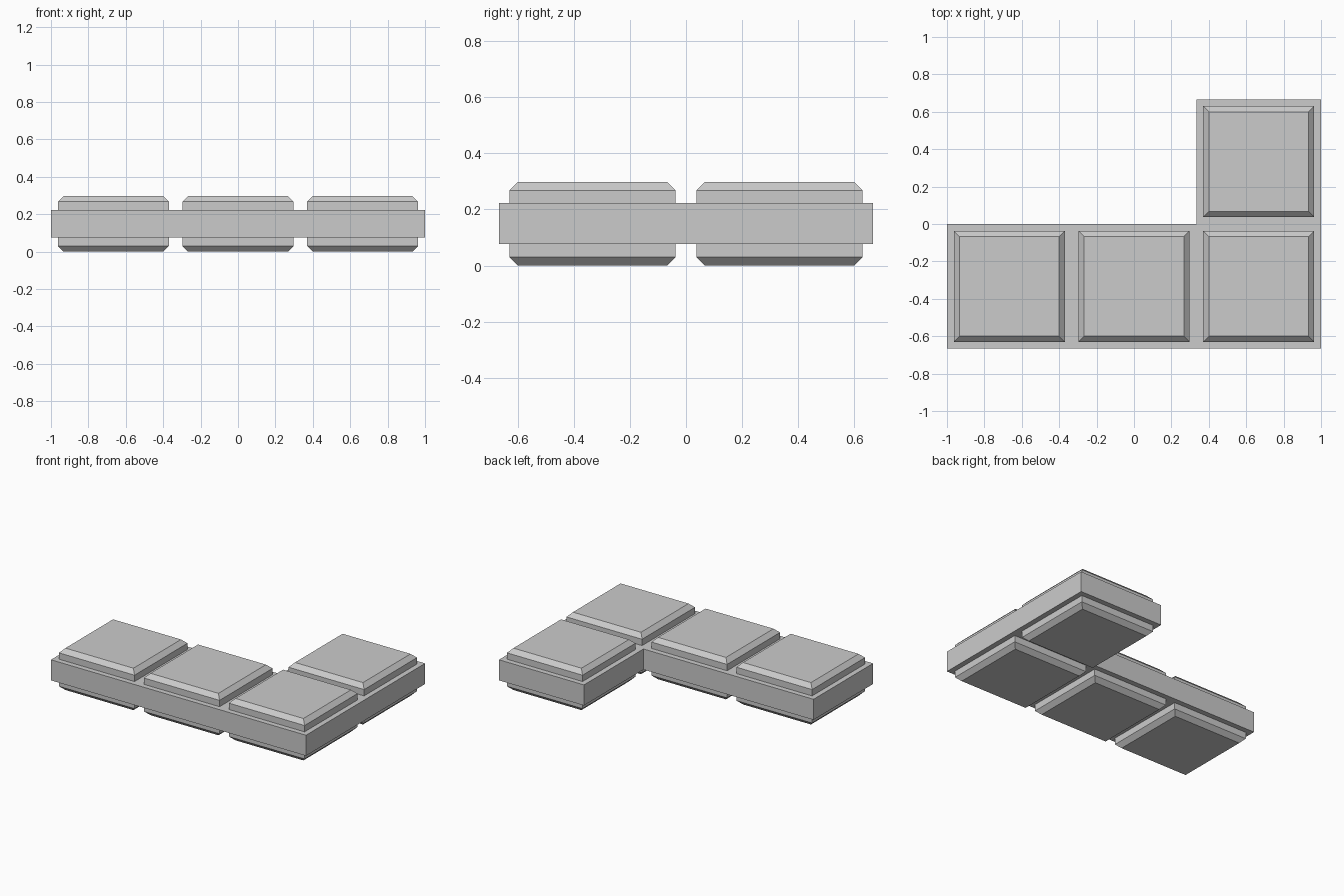
import bpy, bmesh

cube = bpy.data.objects.get("Cube")
if cube:
    bpy.data.objects.remove(cube, do_unlink=True)

CELL = 2 / 3          # pitch of the square cells
HEIGHT = 0.297        # full height, tile face to tile face
TILE = 0.593          # tile width
CHAMFER = 0.03
BASE_LOW, BASE_HIGH = 0.076, 0.222

grey = bpy.data.materials.new("plain grey")
grey.use_nodes = True
colour = (0.6, 0.6, 0.6, 1)
grey.diffuse_color = colour
grey.node_tree.nodes["Principled BSDF"].inputs["Base Color"].default_value = colour


def add_object(name, bm):
    bmesh.ops.recalc_face_normals(bm, faces=bm.faces)
    mesh = bpy.data.meshes.new(name)
    bm.to_mesh(mesh)
    bm.free()
    mesh.materials.append(grey)
    obj = bpy.data.objects.new(name, mesh)
    bpy.context.collection.objects.link(obj)
    return obj


# L-shaped core slab, extruded from its outline
bm = bmesh.new()
outline = [(-1, -CELL), (1, -CELL), (1, CELL), (CELL / 2, CELL), (CELL / 2, 0), (-1, 0)]
face = bm.faces.new([bm.verts.new((x, y, BASE_LOW)) for x, y in outline])
top = bmesh.ops.extrude_face_region(bm, geom=[face])["geom"]
for v in top:
    if isinstance(v, bmesh.types.BMVert):
        v.co.z = BASE_HIGH
bm.faces.ensure_lookup_table()
if not face.is_valid or len([f for f in bm.faces if len(f.verts) == 6]) < 2:
    bm.faces.new([v for v in bm.verts if v.co.z == BASE_LOW])
add_object("core_slab", bm)


# Tile through the slab: square rings, chamfered at top and bottom
def add_tile(name, cx, cy):
    bm = bmesh.new()
    half = TILE / 2
    levels = [(half - CHAMFER, 0), (half, CHAMFER),
              (half, HEIGHT - CHAMFER), (half - CHAMFER, HEIGHT)]
    rings = [[bm.verts.new((cx + sx * r, cy + sy * r, z))
              for sx, sy in ((-1, -1), (1, -1), (1, 1), (-1, 1))] for r, z in levels]
    for low, high in zip(rings, rings[1:]):
        for i in range(4):
            j = (i + 1) % 4
            bm.faces.new((low[i], low[j], high[j], high[i]))
    bm.faces.new(rings[0])
    bm.faces.new(rings[-1])
    add_object(name, bm)


for name, col, row in (("left_arm_tile", -1, -1), ("middle_tile", 0, -1),
                       ("corner_tile", 1, -1), ("back_tile", 1, 1)):
    add_tile(name, col * CELL, row * CELL / 2)
